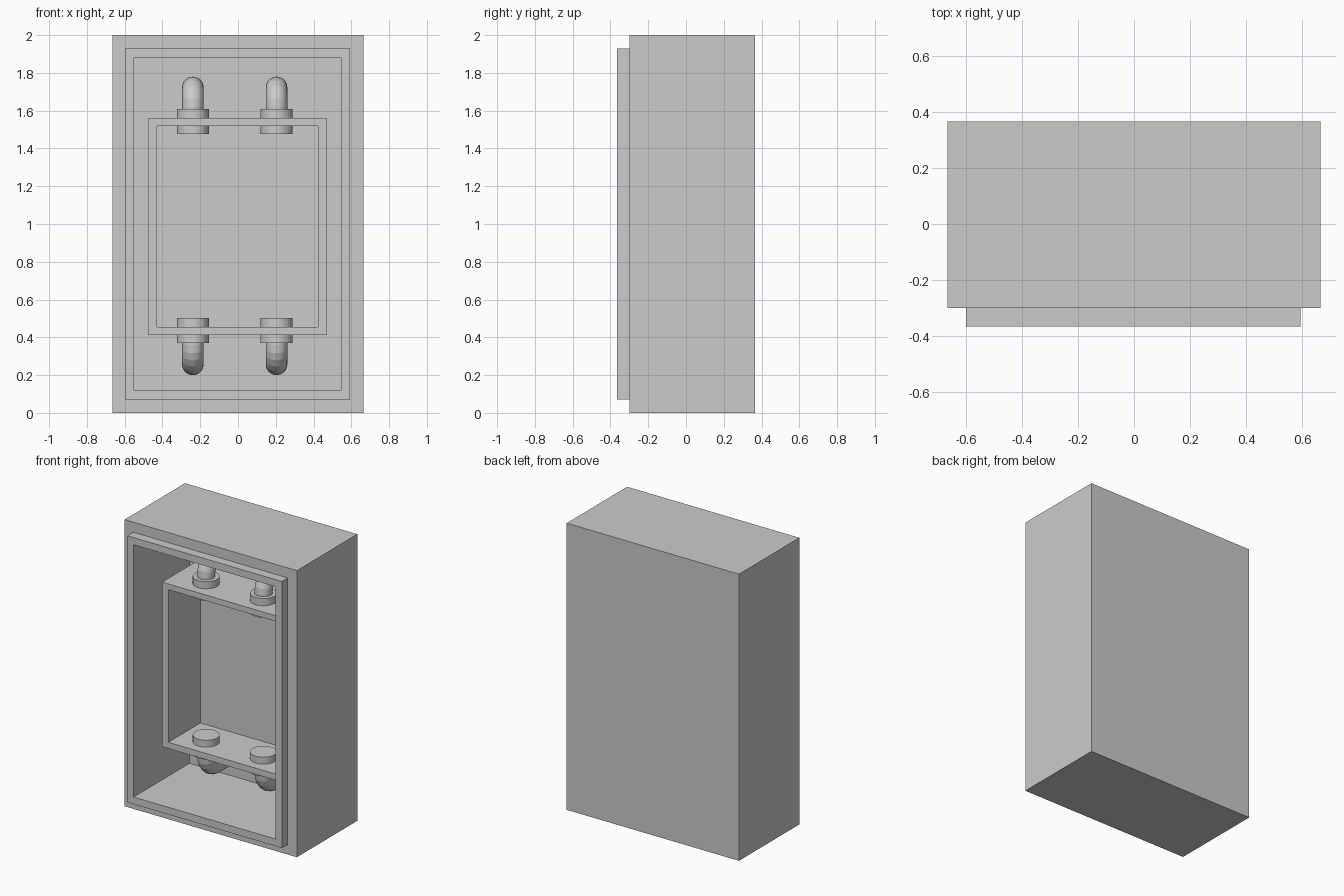
import bpy, bmesh
from math import sin, cos, pi

if "Cube" in bpy.data.objects:
    bpy.data.objects.remove(bpy.data.objects["Cube"])

SIDES = 32


def finish(name, bm):
    bmesh.ops.recalc_face_normals(bm, faces=bm.faces)
    me = bpy.data.meshes.new(name)
    bm.to_mesh(me)
    bm.free()
    ob = bpy.data.objects.new(name, me)
    bpy.context.collection.objects.link(ob)
    return ob


def skin(name, loops):
    """Join successive closed loops of points with quads and cap both ends."""
    bm = bmesh.new()
    rings = [[bm.verts.new(p) for p in loop] for loop in loops]
    n = len(rings[0])
    for a, b in zip(rings, rings[1:]):
        for i in range(n):
            j = (i + 1) % n
            bm.faces.new((a[i], a[j], b[j], b[i]))
    bm.faces.new(rings[0])
    bm.faces.new(rings[-1])
    return finish(name, bm)


def rect(x0, x1, z0, z1, y):
    return [(x0, y, z0), (x1, y, z0), (x1, y, z1), (x0, y, z1)]


# cabinet body with raised front lip and deep opening
shell = (-0.665, 0.665, 0.0, 2.0)
lip = (-0.598, 0.594, 0.07, 1.93)
opening = (-0.55, 0.544, 0.12, 1.88)
skin("cabinet", [rect(*shell, 0.365), rect(*shell, -0.30), rect(*lip, -0.30),
                 rect(*lip, -0.365), rect(*opening, -0.365), rect(*opening, 0.25)])

# open-fronted inner box standing off the cabinet back
outer = (-0.476, 0.472, 0.412, 1.56)
inner = (-0.428, 0.424, 0.455, 1.52)
skin("inner_box", [rect(*outer, 0.255), rect(*outer, -0.157),
                   rect(*inner, -0.157), rect(*inner, 0.197)])


# collar through the box wall, and a pipe that bends to the back wall
def fitting(tag, x, y, base, up):
    ring = [2 * pi * i / SIDES for i in range(SIDES)]
    skin("collar_" + tag, [[(x + 0.085 * cos(t), y + 0.085 * sin(t), base + up * h)
                            for t in ring] for h in (0.0, 0.133)])
    r, bend, axis = 0.057, 0.1, 0.246
    path = [(0.0, 0.12, 0.0)]
    for k in range(7):
        a = k * pi / 12
        path.append((bend * (1 - cos(a)), axis - bend + bend * sin(a), a))
    path.append((0.26 - y, axis, pi / 2))
    skin("pipe_" + tag, [[(x + r * cos(t), y + d + r * sin(t) * cos(a),
                           base + up * (h - r * sin(t) * sin(a))) for t in ring]
                         for d, h, a in path])


for side, x in (("left", -0.239), ("right", 0.204)):
    fitting("top_" + side, x, -0.01, 1.477, 1)
    fitting("bottom_" + side, x, -0.01, 0.503, -1)
